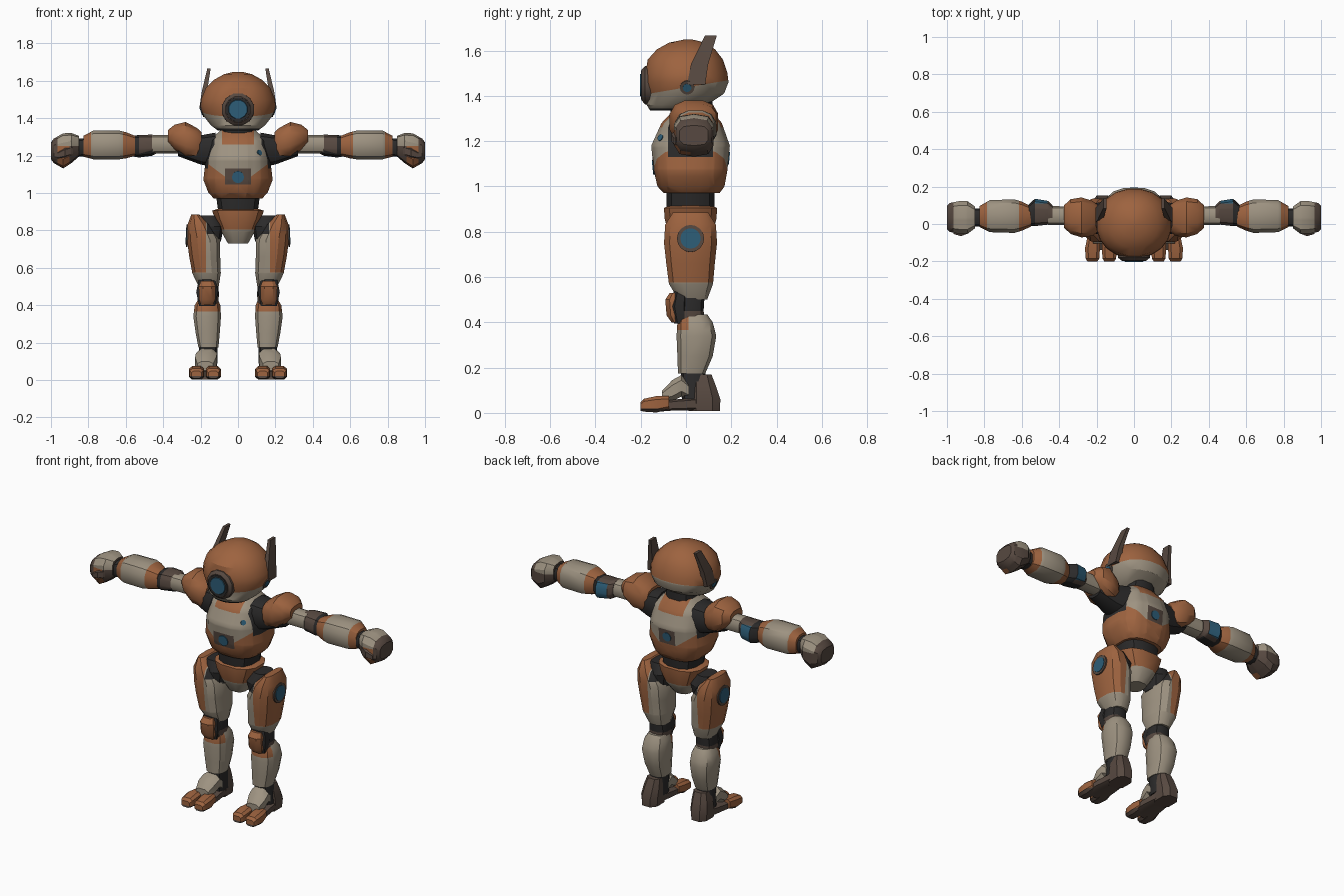
import bpy, bmesh, math
from mathutils import Vector, Matrix
from mathutils.bvhtree import BVHTree

cube = bpy.data.objects.get("Cube")
if cube:
    bpy.data.objects.remove(cube, do_unlink=True)


def material(name, colour):
    mat = bpy.data.materials.new(name)
    mat.use_nodes = True
    mat.diffuse_color = (*colour, 1)
    mat.node_tree.nodes["Principled BSDF"].inputs["Base Color"].default_value = (*colour, 1)
    return mat


orange = material("burnt orange", (.34, .125, .05))
beige = material("warm beige", (.34, .29, .22))
charcoal = material("charcoal", (.024, .023, .023))
brown = material("dark brown", (.095, .066, .052))
blue = material("lamp blue", (.026, .11, .185))
parts = []


def add_object(name, bm, mat):
    bmesh.ops.recalc_face_normals(bm, faces=bm.faces[:])
    mesh = bpy.data.meshes.new(name)
    bm.to_mesh(mesh)
    bm.free()
    mesh.materials.append(mat)
    ob = bpy.data.objects.new(name, mesh)
    bpy.context.collection.objects.link(ob)
    parts.append(ob)
    return ob


def loft(name, mat, axis, sections, sides=12, power=.75):
    """Skin rounded sections (position, centre u, centre v, radius u, radius v)."""
    bm = bmesh.new()
    rings = []
    for t, cu, cv, ru, rv in sections:
        ring = []
        for k in range(sides):
            a = math.tau * (k + .5) / sides
            c, s = math.cos(a), math.sin(a)
            u = cu + ru * math.copysign(abs(c) ** power, c)
            v = cv + rv * math.copysign(abs(s) ** power, s)
            ring.append(bm.verts.new({"x": (t, u, v), "y": (u, t, v), "z": (u, v, t)}[axis]))
        rings.append(ring)
    for low, high in zip(rings, rings[1:]):
        for k in range(sides):
            j = (k + 1) % sides
            bm.faces.new((low[k], low[j], high[j], high[k]))
    bm.faces.new(rings[0])
    bm.faces.new(rings[-1])
    return add_object(name, bm, mat)


def paint(ob, mat, tilt=None, **limits):
    """Cut the surface along the region's planes and colour the faces inside."""
    planes = [tilt] if tilt else []
    for axis, (low, high) in limits.items():
        unit = Vector([axis == letter for letter in "xyz"])
        planes += [(unit * low, -unit), (unit * high, unit)]
    if mat.name not in ob.data.materials:
        ob.data.materials.append(mat)
    slot = ob.data.materials.find(mat.name)
    bm = bmesh.new()
    bm.from_mesh(ob.data)
    for co, no in planes:
        geom = bm.verts[:] + bm.edges[:] + bm.faces[:]
        bmesh.ops.bisect_plane(bm, geom=geom, plane_co=co, plane_no=no, dist=.0001)
    for face in bm.faces:
        centre = face.calc_center_median()
        if all((centre - Vector(co)).dot(Vector(no)) < 0 for co, no in planes):
            face.material_index = slot
    bm.to_mesh(ob.data)
    bm.free()


def lamp(name, mat, target, origin, direction, radius, depth=.008):
    """Lay a thin disc on the target's surface."""
    bm = bmesh.new()
    bm.from_mesh(target.data)
    hit, normal, _, _ = BVHTree.FromBMesh(bm).ray_cast(Vector(origin), Vector(direction))
    bm.free()
    bm = bmesh.new()
    pose = Matrix.Translation(hit) @ normal.to_track_quat("Z", "Y").to_matrix().to_4x4()
    bmesh.ops.create_cone(bm, cap_ends=True, segments=16, radius1=radius, radius2=radius,
                          depth=depth, matrix=pose)
    return add_object(name, bm, mat)


FAR = 9
BACKWARD, FORWARD, INWARD = (0, 1, 0), (0, -1, 0), (-1, 0, 0)

# Head: domed helmet, jaw band, dark underside
head = loft("head", orange, "z", [
    (1.335, 0, -.06, .11, .1), (1.36, 0, -.04, .145, .135), (1.41, 0, 0, .185, .17),
    (1.46, 0, .003, .203, .187), (1.5, 0, .002, .2, .183), (1.56, 0, -.003, .175, .168),
    (1.605, 0, 0, .13, .13), (1.635, 0, .005, .075, .08), (1.648, 0, .01, .02, .02)],
    sides=20, power=.95)
paint(head, beige, tilt=((0, 0, 1.437), (0, -.17, 1)))
paint(head, charcoal, z=(0, 1.345))
loft("neck", charcoal, "z", [(1.27, 0, .03, .1, .09), (1.38, 0, .02, .085, .1)])

# Single round eye
loft("eye_ring", brown, "y", [(-.12, 0, 1.447, .09, .09), (-.18, 0, 1.447, .088, .088),
                              (-.196, 0, 1.447, .07, .07)], power=1)
loft("eye_rim", charcoal, "y", [(-.19, 0, 1.447, .068, .068), (-.199, 0, 1.447, .066, .066)], power=1)
loft("eye_lens", blue, "y", [(-.19, 0, 1.447, .058, .058), (-.202, 0, 1.447, .05, .05)], power=1)

# Torso with collar, flank plates and vents
torso = loft("torso", beige, "z", [
    (.97, 0, .025, .13, .125), (1.0, 0, .022, .16, .15), (1.07, 0, .02, .188, .165),
    (1.18, 0, .02, .175, .176), (1.28, 0, .025, .155, .135), (1.34, 0, .03, .09, .08)], sides=16)
paint(torso, orange, z=(0, 1.08))
for side in (-1, 1):
    paint(torso, orange, tilt=((side * .06, 0, 1.08), (-side * .6, 0, .8)), z=(0, 1.2))
    reach = sorted((side * .125, side * FAR))
    paint(torso, charcoal, x=reach, y=(-.08, .12), z=(1.13, FAR))
paint(torso, orange, x=(-.085, .085), z=(1.26, FAR))
paint(torso, brown, x=(-.07, .07), y=(-FAR, 0), z=(1.045, 1.13))
paint(torso, brown, x=(-.055, .055), y=(.1, FAR), z=(1.08, 1.17))
lamp("chest_lamp", blue, torso, (0, -1, 1.085), BACKWARD, .032)
lamp("chest_indicator", blue, torso, (.115, -1, 1.215), BACKWARD, .015)
lamp("back_lamp", blue, torso, (0, 1, 1.125), FORWARD, .028)
loft("abdomen", charcoal, "z", [(.83, 0, .02, .1, .1), (.91, 0, .02, .11, .108),
                                (1.02, 0, .02, .125, .11)])

# Pelvis
pelvis = loft("pelvis", orange, "z", [
    (.73, 0, .015, .055, .06), (.79, 0, .02, .09, .1), (.86, 0, .02, .125, .118),
    (.905, 0, .02, .142, .12), (.915, 0, .02, .11, .1)])
paint(pelvis, beige, x=(-.085, .085), z=(0, .805))

# Antenna and ear
loft("left_antenna", brown, "z", [(1.45, .185, .045, .022, .04), (1.54, .18, .06, .014, .038),
                                  (1.666, .155, .11, .009, .026)], sides=4, power=0)
lamp("left_ear", brown, head, (1, .005, 1.437), INWARD, .032)
lamp("left_ear_lamp", blue, head, (1, .005, 1.437), INWARD, .019, depth=.014)

# Shoulder and upper arm
loft("left_shoulder_joint", charcoal, "x", [(.12, .03, 1.23, .1, .095), (.2, .03, 1.23, .085, .08),
                                            (.32, .035, 1.255, .06, .06)])
loft("left_shoulder_pad", orange, "x", [
    (.195, .03, 1.262, .075, .065), (.22, .03, 1.265, .095, .085), (.28, .035, 1.285, .11, .097),
    (.34, .04, 1.298, .095, .068), (.375, .04, 1.302, .06, .035)])
loft("left_upper_arm", beige, "x", [(.3, .045, 1.26, .05, .05), (.46, .045, 1.26, .052, .05)])

# Elbow with a lamp behind
elbow = loft("left_elbow", brown, "x", [
    (.435, .05, 1.26, .05, .05), (.46, .06, 1.255, .065, .058), (.53, .062, 1.25, .075, .062),
    (.57, .045, 1.25, .055, .055)])
paint(elbow, charcoal, x=(.53, FAR))
paint(elbow, charcoal, x=(.45, .54), y=(.0, .08), z=(0, 1.24))
paint(elbow, blue, x=(.462, .53), y=(.11, FAR))

# Forearm and wrist
forearm = loft("left_forearm", beige, "x", [
    (.55, .04, 1.252, .055, .055), (.6, .042, 1.255, .08, .072), (.64, .042, 1.257, .092, .08),
    (.77, .042, 1.257, .088, .08), (.825, .04, 1.25, .058, .058)])
paint(forearm, orange, x=(0, .615))
paint(forearm, orange, x=(.785, FAR))
loft("left_wrist", charcoal, "x", [(.8, .035, 1.245, .05, .05), (.89, .035, 1.24, .05, .05)])

# Fist with curled fingers and thumb
fist = loft("left_fist", brown, "x", [
    (.85, .035, 1.25, .06, .055), (.89, .035, 1.24, .09, .08), (.935, .035, 1.225, .09, .094),
    (.985, .035, 1.225, .08, .065), (1, .035, 1.225, .065, .045)], sides=10, power=.65)
paint(fist, beige, x=(.85, .965), z=(1.25, FAR))
paint(fist, orange, x=(.9, .965), y=(-FAR, .02), z=(1.14, 1.25))
loft("left_thumb", brown, "x", [(.885, -.03, 1.225, .022, .028), (.925, -.045, 1.215, .022, .03),
                                (.965, -.04, 1.2, .015, .02)], sides=6)

# Hip joint and thigh
loft("left_hip_joint", charcoal, "z", [(.74, .15, .02, .06, .07), (.82, .15, .02, .075, .085),
                                       (.88, .16, .02, .045, .06)])
thigh = loft("left_thigh", beige, "z", [
    (.5, .157, .03, .055, .065), (.57, .168, .022, .078, .1), (.66, .178, .02, .085, .11),
    (.75, .184, .02, .091, .12), (.83, .208, .02, .064, .115), (.885, .228, .02, .022, .08)])
paint(thigh, orange, x=(.17, FAR), z=(.575, FAR))
paint(thigh, charcoal, x=(0, .165), z=(.78, FAR))
lamp("left_thigh_lamp_ring", brown, thigh, (1, .02, .77), INWARD, .06)
lamp("left_thigh_lamp", blue, thigh, (1, .02, .77), INWARD, .045, depth=.014)

# Knee
knee = loft("left_knee_joint", brown, "z", [(.37, .16, .025, .052, .055), (.46, .16, .015, .06, .065),
                                            (.54, .16, .025, .052, .06)])
paint(knee, charcoal, z=(.45, FAR))
loft("left_knee_rim", charcoal, "z", [(.395, .165, -.02, .045, .035), (.47, .165, -.03, .062, .042),
                                      (.545, .165, -.02, .045, .035)], sides=8)
loft("left_knee_pad", orange, "z", [(.4, .165, -.04, .034, .025), (.43, .165, -.048, .046, .04),
                                    (.5, .165, -.052, .048, .042), (.53, .165, -.045, .035, .028)], sides=8)

# Shin and ankle
shin = loft("left_shin", beige, "z", [
    (.175, .158, .025, .055, .062), (.25, .162, .04, .066, .08), (.34, .165, .046, .076, .09),
    (.4, .163, .04, .07, .08), (.435, .16, .035, .052, .06)])
paint(shin, orange, y=(-FAR, .01), z=(.365, FAR))
loft("left_ankle", charcoal, "z", [(.06, .165, .04, .055, .06), (.19, .158, .03, .05, .055)])

# Foot: heel, sole, instep plate and two toes
loft("left_heel", brown, "z", [(.008, .17, .08, .055, .074), (.06, .17, .082, .06, .074),
                               (.12, .165, .075, .055, .06), (.17, .16, .07, .045, .045)], sides=8)
loft("left_sole", brown, "y", [(-.14, .175, .025, .07, .022), (-.05, .172, .035, .068, .025),
                               (.06, .17, .04, .055, .03)], sides=8, power=.5)
loft("left_instep", beige, "y", [(-.105, .175, .075, .045, .025), (-.06, .173, .098, .06, .05),
                                 (-.02, .168, .12, .06, .05), (.01, .165, .1, .055, .04)], sides=8)
for name, x in (("inner", .132), ("outer", .222)):
    toe = loft("left_" + name + "_toe", orange, "y", [
        (-.2, x, .028, .028, .02), (-.185, x, .034, .038, .03), (-.13, x, .038, .042, .038),
        (-.075, .9 * x + .017, .045, .035, .03)], sides=8, power=.6)
    paint(toe, brown, z=(-FAR, .02))

# Mirror every left part, then shade all parts
for ob in parts[:]:
    if ob.name.startswith("left_"):
        mesh = ob.data.copy()
        mesh.transform(Matrix.Scale(-1, 4, (1, 0, 0)))
        mesh.flip_normals()
        twin = bpy.data.objects.new(ob.name.replace("left_", "right_"), mesh)
        bpy.context.collection.objects.link(twin)
        parts.append(twin)
bpy.ops.object.select_all(action="DESELECT")
for ob in parts:
    ob.select_set(True)
bpy.context.view_layer.objects.active = parts[0]
bpy.ops.object.shade_smooth_by_angle(angle=math.radians(32))
